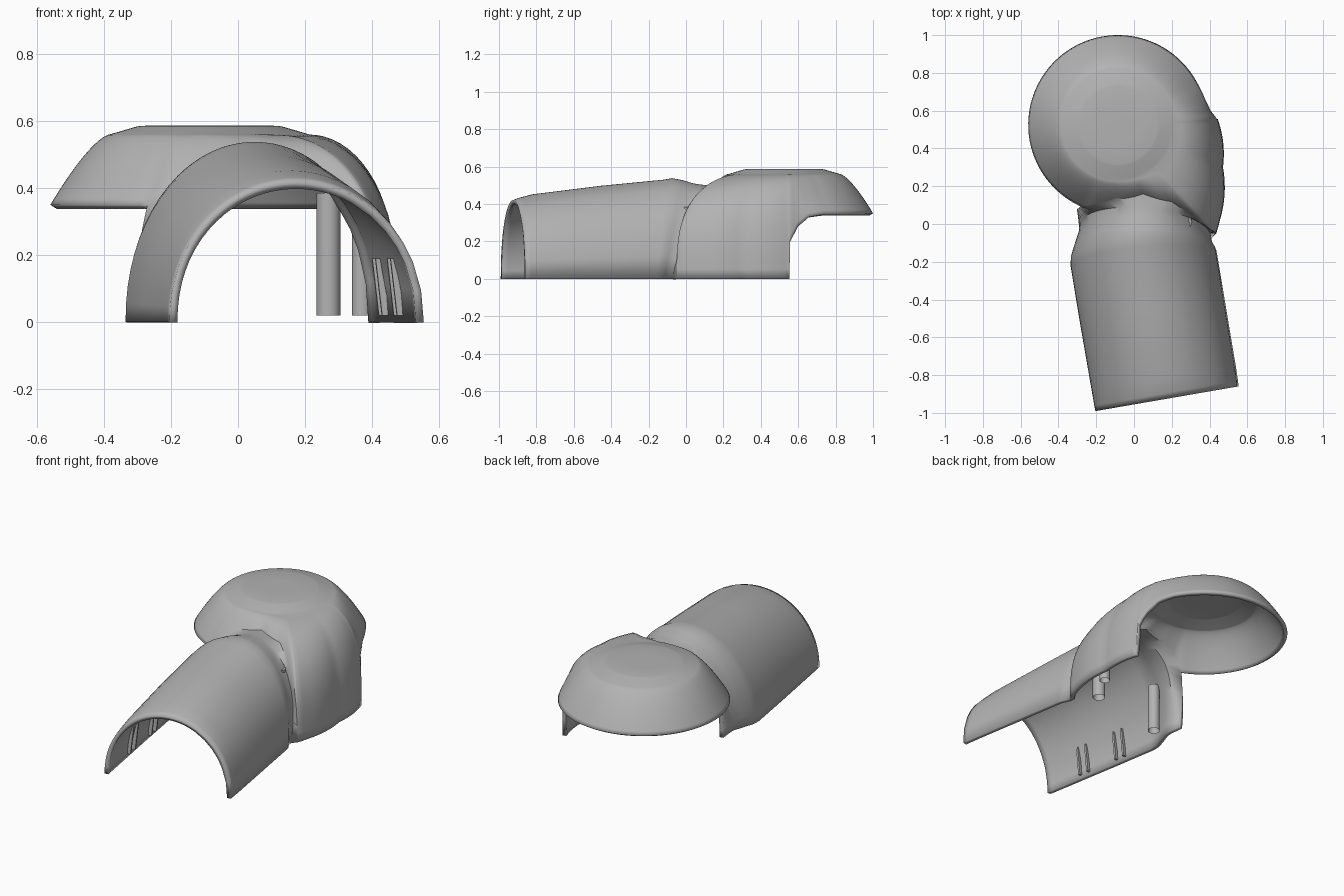
import bpy, bmesh, math
from mathutils import Vector

if "Cube" in bpy.data.objects:
    bpy.data.objects.remove(bpy.data.objects["Cube"], do_unlink=True)

grey = bpy.data.materials.new("plain grey")
grey.use_nodes = True
grey.diffuse_color = (0.45, 0.45, 0.45, 1)
grey.node_tree.nodes["Principled BSDF"].inputs["Base Color"].default_value = grey.diffuse_color


def add_object(name, bm):
    mesh = bpy.data.meshes.new(name)
    bm.to_mesh(mesh)
    bm.free()
    mesh.materials.append(grey)
    obj = bpy.data.objects.new(name, mesh)
    bpy.context.collection.objects.link(obj)
    return obj


def smooth(obj, degrees):
    bpy.ops.object.select_all(action="DESELECT")
    obj.select_set(True)
    bpy.context.view_layer.objects.active = obj
    bpy.ops.object.shade_smooth_by_angle(angle=math.radians(degrees))


# Dome outline: angle, full radius, wall share (0 dome, 1 upright wall), lower edge height
CENTRE = Vector((-0.085, 0.525, 0))
TOP, RIM, CAP = 0.56, 0.35, 0.30
KEYS = [(-113, .475, 0, .35), (-107, .49, 0, .42), (-92, .485, 0, .48),
        (-70, .49, .5, .5), (-55, .63, 1, .48), (-52, .69, 1, .44),
        (-49, .77, 1, .34), (-48.2, .775, 1, .2), (-47.8, .775, 1, 0),
        (-43, .739, 1, 0), (-37, .70, 1, 0), (-22, .60, 1, 0), (3, .53, 1, 0),
        (3.5, .53, 1, .2), (8.5, .51, .9, .28), (16, .495, .6, .33),
        (28, .48, .2, .35), (48, .475, 0, .35), (247, .475, 0, .35)]


def outline():
    samples = []
    for a, b in zip(KEYS, KEYS[1:]):
        n = max(2, math.ceil((b[0] - a[0]) / 3))
        for i in range(n):
            samples.append([p + (q - p) * i / n for p, q in zip(a, b)])
    return samples


def column(angle, radius, wall, low, steps=18):
    """Points from the cap centre outwards and down to the lower edge."""
    ray = Vector((math.cos(math.radians(angle)), math.sin(math.radians(angle)), 0))
    points = [CENTRE + ray * r + Vector((0, 0, z))
              for r, z in ((.1, .587), (.205, .586), (.22, .583), (.285, .564))]
    for i in range(steps + 1):
        z = TOP - (TOP - low) * (i / steps) ** 1.7
        dome = min(1, (TOP - z) / (TOP - RIM)) ** 0.714
        side = math.sqrt(max(0, 1 - (z / TOP) ** 2.86))
        r = CAP + (radius - CAP) * (dome + (side - dome) * wall)
        points.append(CENTRE + ray * r + Vector((0, 0, z)))
    return points


def ring(fractions, x, y, half, height, tilt, arch):
    """Half-ellipse section of the sleeve, from the left foot over to the right foot."""
    c, s = math.cos(math.radians(tilt)), math.sin(math.radians(tilt))
    points = []
    for f in fractions:
        across = half * math.cos(math.pi * f)
        rise = max(0, math.sin(math.pi * f)) ** 0.94
        points.append(Vector((x + across * c, y + across * s + arch * rise, height * rise)))
    return points


def skin(bm, rows, closed=False):
    grid = [[bm.verts.new(p) for p in row] for row in rows]
    pairs = list(zip(grid, grid[1:])) + ([(grid[-1], grid[0])] if closed else [])
    for a, b in pairs:
        for i in range(len(a) - 1):
            bm.faces.new((a[i], a[i + 1], b[i + 1], b[i]))
    return grid


# Domed elbow with the side wall
bm = bmesh.new()
samples = outline()
columns = [column(*s) for s in samples]
grid = skin(bm, columns, closed=True)
hub = bm.verts.new(CENTRE + Vector((0, 0, .587)))
for a, b in zip(grid, grid[1:] + grid[:1]):
    bm.faces.new((hub, a[0], b[0]))

# Seam between the elbow and the neck, ending in the free right wall
seam = [c[-1] for s, c in zip(samples, columns) if s[0] < -47.7][::-1]
corner, foot = seam[-1].copy(), Vector((-.30, .07, 0))
seam += [corner.lerp(foot, i / 8) + Vector((-.015 * math.sin(math.pi * i / 8), 0, 0))
         for i in range(1, 9)]
lengths = [0]
for a, b in zip(seam, seam[1:]):
    lengths.append(lengths[-1] + (b - a).length)
fractions = [v / lengths[-1] for v in lengths]

# Sleeve and neck
sections = [(.175, -.925, .385, .42, 9.8, 0), (.17, -.895, .386, .432, 9.8, 0),
            (.158, -.82, .387, .452, 9.6, 0), (.10, -.48, .388, .497, 8, .02),
            (.052, -.19, .389, .53, 5, .07), (.05, -.155, .385, .538, 3, .08),
            (.055, -.11, .367, .528, -1, .09), (.06, -.07, .353, .51, -4, .11),
            (.06, -.045, .352, .503, -5, .13)]
skin(bm, [ring(fractions, *s) for s in sections] + [seam])
bmesh.ops.remove_doubles(bm, verts=bm.verts, dist=0.0005)
bmesh.ops.recalc_face_normals(bm, faces=bm.faces)
if max(bm.faces, key=lambda f: f.calc_center_median().z).normal.z < 0:
    bmesh.ops.reverse_faces(bm, faces=bm.faces)
shell = add_object("arm_shell", bm)
wall = shell.modifiers.new("wall thickness", "SOLIDIFY")
wall.thickness = 0.024
wall.offset = -1
smooth(shell, 40)

# Hollow screw posts inside the shell
for name, x, y, radius, top in (("front_post", .27, .01, .036, .385),
                                ("side_post", .37, .18, .03, .38),
                                ("inner_post", -.215, -.08, .034, .31)):
    bm = bmesh.new()
    bmesh.ops.create_cone(bm, cap_ends=True, segments=24, radius1=radius,
                          radius2=radius, depth=top - .02)
    bmesh.ops.translate(bm, verts=bm.verts, vec=(x, y, (top + .02) / 2))
    bm.faces.ensure_lookup_table()
    base = min(bm.faces, key=lambda f: f.calc_center_median().z)
    bmesh.ops.inset_region(bm, faces=[base], thickness=radius * .45)
    bmesh.ops.translate(bm, verts=base.verts, vec=(0, 0, .08))
    smooth(add_object(name, bm), 40)

# Thin ribs on both inner walls of the sleeve
tilt = math.radians(9.5)
axis = Vector((-math.sin(tilt), math.cos(tilt), 0))
across = Vector((math.cos(tilt), math.sin(tilt), 0))
for side, label in ((1, "left"), (-1, "right")):
    for n, along in enumerate((.25, .31, .52, .58)):
        bm = bmesh.new()
        start = Vector((.175, -.925, 0)) + axis * along
        rows = []
        for shift in (-.006, .006):
            rows.append([bm.verts.new(start + axis * shift + across * side * d + Vector((0, 0, z)))
                         for d, z in ((.37, .02), (.345, .02), (.325, .19), (.338, .19))])
        bm.faces.new(rows[0])
        bm.faces.new(rows[1][::-1])
        for i in range(4):
            j = (i + 1) % 4
            bm.faces.new((rows[0][j], rows[0][i], rows[1][i], rows[1][j]))
        bmesh.ops.recalc_face_normals(bm, faces=bm.faces)
        add_object(f"{label}_rib_{n + 1}", bm)
